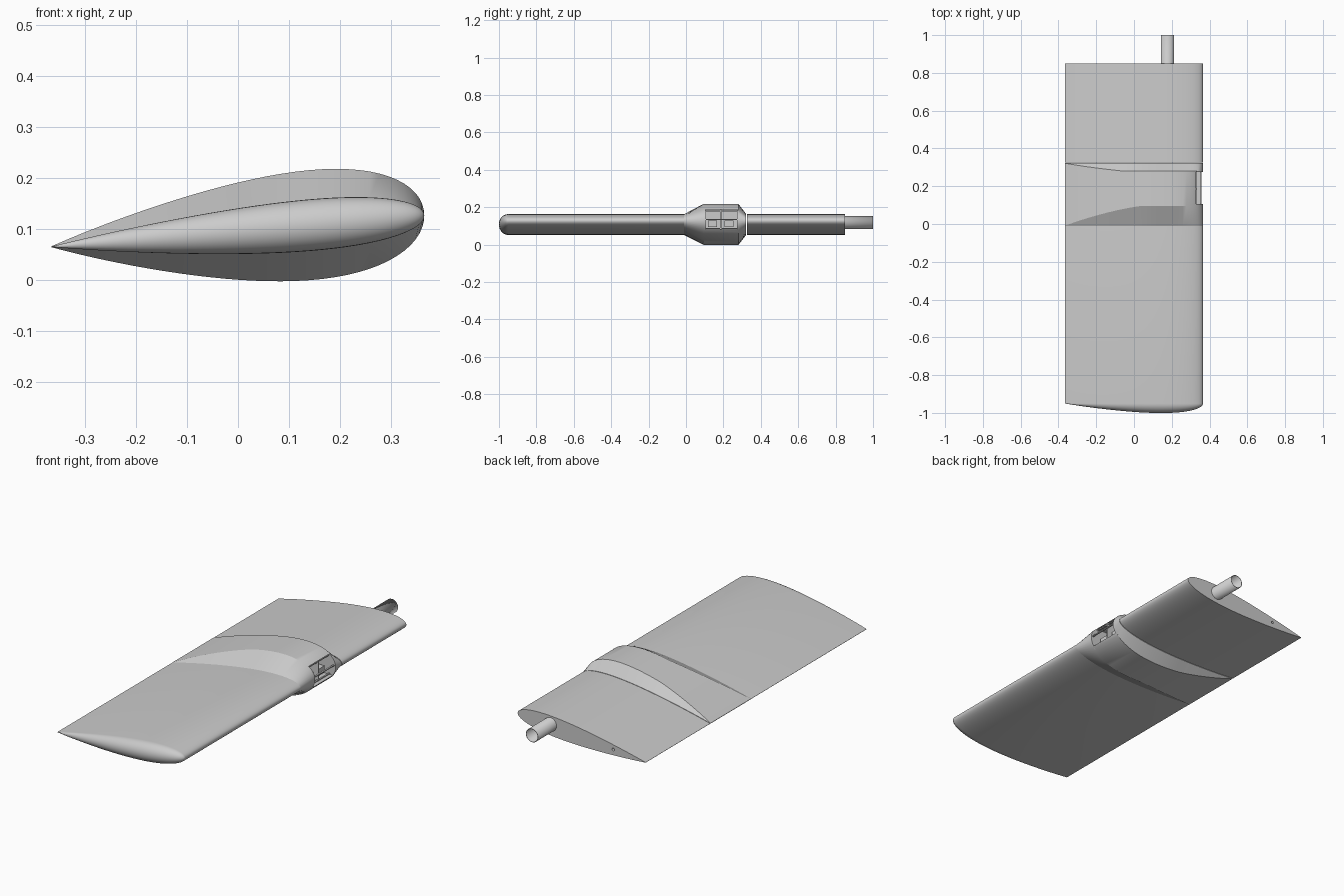
import bpy, bmesh, math
from mathutils import Matrix, Vector

cube = bpy.data.objects.get("Cube")
if cube:
    bpy.data.objects.remove(cube)

CHORD, WING, POD = 0.73, 0.0505, 0.1075   # chord and half thicknesses
STEPS = 40

grey = bpy.data.materials.new("light grey")
grey.use_nodes = True
COLOUR = (0.6, 0.6, 0.6, 1)
grey.diffuse_color = COLOUR
grey.node_tree.nodes["Principled BSDF"].inputs["Base Color"].default_value = COLOUR


def finish(name, bm, smooth=True):
    bmesh.ops.recalc_face_normals(bm, faces=bm.faces)
    mesh = bpy.data.meshes.new(name)
    bm.to_mesh(mesh)
    bm.free()
    obj = bpy.data.objects.new(name, mesh)
    bpy.context.collection.objects.link(obj)
    mesh.materials.append(grey)
    if smooth:
        shade(obj)
    return obj


def activate(obj):
    bpy.ops.object.select_all(action='DESELECT')
    obj.select_set(True)
    bpy.context.view_layer.objects.active = obj


def shade(obj):
    activate(obj)
    bpy.ops.object.shade_smooth_by_angle(angle=math.radians(25))


def thick(c):
    # symmetric aerofoil half thickness, scaled so its maximum is one
    return 10 * (0.2969 * math.sqrt(c) - 0.126 * c - 0.3516 * c**2
                 + 0.2843 * c**3 - 0.1036 * c**4) + 0.01 * c


def foil_point(c, side, half, y):
    return Vector((CHORD / 2 - CHORD * c, y, 0.127 - 0.061 * c + side * half * thick(c)))


# chord stations run from the tail over the top to the nose and back below
STATIONS = [((1 + math.cos(math.pi * i / STEPS)) / 2, 1) for i in range(STEPS + 1)]
STATIONS += [(c, -1) for c, s in reversed(STATIONS[:-1])]


def loft(name, rings, stations=STATIONS):
    """Each ring is (half thickness, function giving y at a chord station)."""
    bm = bmesh.new()
    loops = [[bm.verts.new(foil_point(c, s, half, y_at(c))) for c, s in stations]
             for half, y_at in rings]
    n = len(stations)
    for a, b in zip(loops, loops[1:]):
        for i in range(n):
            j = (i + 1) % n
            bm.faces.new((a[i], a[j], b[j], b[i]))
    for loop, ring in ((loops[0], rings[0]), (loops[-1], rings[-1])):
        if ring[0] > 0.01:
            bm.faces.new(loop)
    bmesh.ops.remove_doubles(bm, verts=bm.verts, dist=0.00005)
    return finish(name, bm)


def level(y):
    return lambda c: y


def ridge(start, end, limit):
    # the ramp shortens towards the tail, where the pod melts into the wing
    return lambda c: start + (end - start) * (1 if c < 0.3 else min(1, thick(c) / limit))


def box(name, lo, hi):
    bm = bmesh.new()
    bmesh.ops.create_cube(bm, size=1)
    for v in bm.verts:
        v.co = [(a + b) / 2 + k * (b - a) for a, b, k in zip(lo, hi, v.co)]
    return finish(name, bm, False)


def rod(name, x, z, radius, y0, y1, wall=0):
    bm = bmesh.new()
    bmesh.ops.create_cone(bm, cap_ends=not wall, segments=32, radius1=radius, radius2=radius,
                          depth=y1 - y0, matrix=Matrix.Translation((x, (y0 + y1) / 2, z))
                          @ Matrix.Rotation(math.pi / 2, 4, 'X'))
    obj = finish(name, bm)
    if wall:
        mod = obj.modifiers.new("wall", 'SOLIDIFY')
        mod.thickness, mod.offset = wall, -1
        activate(obj)
        bpy.ops.object.modifier_apply(modifier=mod.name)
    return obj


def cut(obj, cutter):
    mod = obj.modifiers.new("cut", 'BOOLEAN')
    mod.operation, mod.solver, mod.object = 'DIFFERENCE', 'EXACT', cutter
    activate(obj)
    bpy.ops.object.modifier_apply(modifier=mod.name)
    bpy.data.objects.remove(cutter)
    shade(obj)


# outer wing with a rounded tip
tip = []
for k in range(9):
    a = math.pi / 2 * (1 - k / 8)
    tip.append((WING * math.cos(a),
                lambda c, a=a: -0.95 - WING * thick(c) * math.sin(a)))
loft("outer_wing", tip + [(WING, level(-0.01))])

# thick pod with ramps on both sides
pod = loft("pod", [(WING, level(-0.01)), (POD, ridge(-0.01, 0.095, 0.93)),
                   (POD, ridge(0.322, 0.28, 0.8)), (WING, level(0.322))])
cut(pod, box("opening_cutter", (0.25, 0.105, 0.082), (0.5, 0.275, 0.187)))

# inner wing with the spar socket and locating pin hole in its root
inner = loft("inner_wing", [(WING, level(0.325)), (WING, level(0.85))])
cut(inner, rod("socket_cutter", 0.178, 0.118, 0.034, 0.5, 0.9))
cut(inner, rod("pin_cutter", -0.18, 0.084, 0.007, 0.8, 0.9))
rod("spar_tube", 0.178, 0.118, 0.035, 0.45, 1.0, 0.003)

# curved ribs at both ends of the nose opening, following the pod outline
NOSE = [(c, s) for c, s in STATIONS if c < 0.045]
for name, y in (("outboard_rib", 0.1), ("inboard_rib", 0.274)):
    loft(name, [(POD, level(y)), (POD, level(y + 0.007))], NOSE)

# rails and equipment inside the opening
for name, x, z in (("upper_rail", 0.318, 0.177), ("middle_rail", 0.35, 0.133),
                   ("lower_rail", 0.325, 0.085)):
    box(name, (x, 0.105, z), (x + 0.008, 0.275, z + 0.005))
for i, y in enumerate((0.117, 0.205)):
    box(f"equipment_block_{i + 1}", (0.25, y, 0.095), (0.315, y + 0.05, 0.13))
box("equipment_divider", (0.25, 0.183, 0.082), (0.33, 0.189, 0.187))
